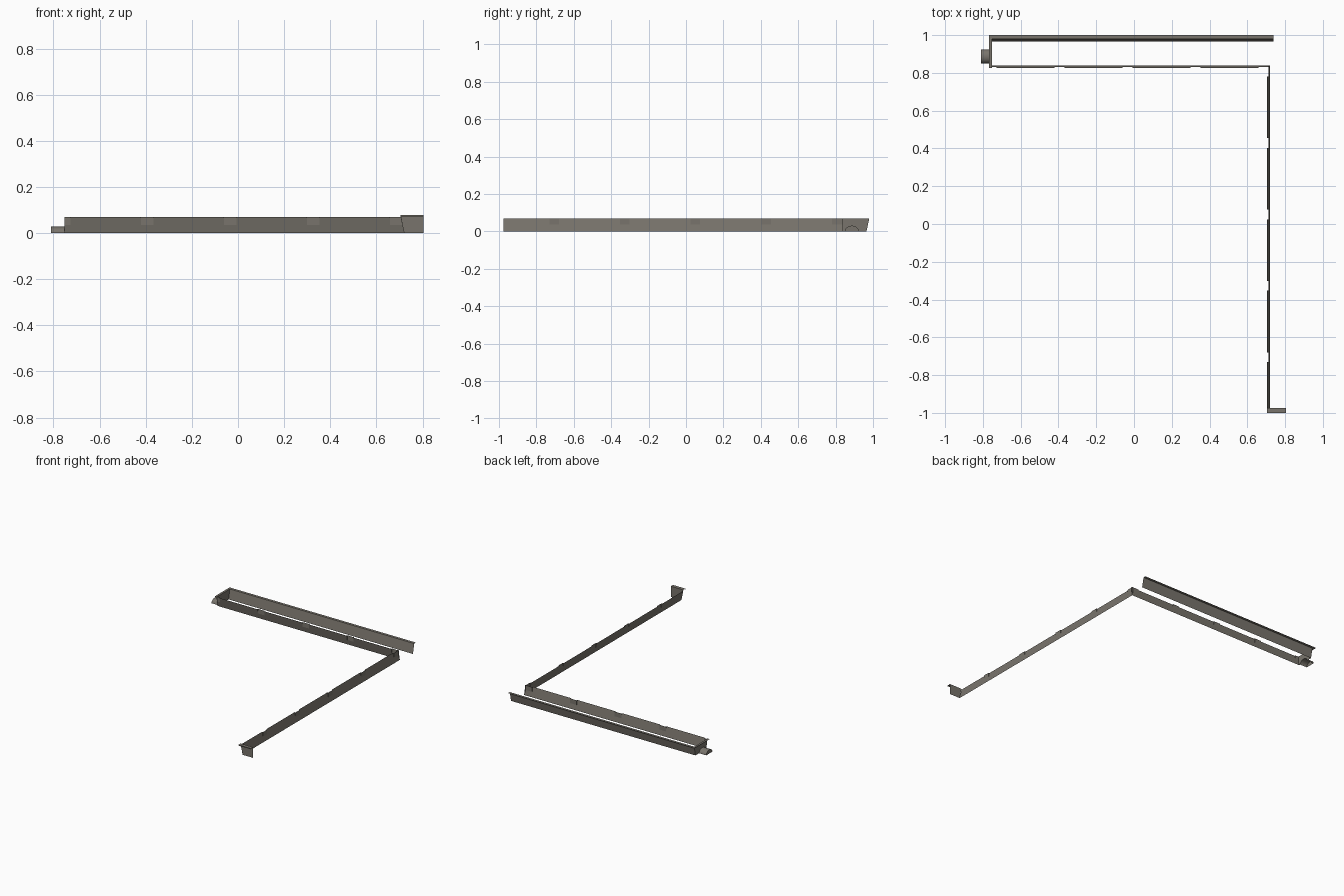
import bpy, bmesh, math
from mathutils import Vector

if "Cube" in bpy.data.objects:
    bpy.data.objects.remove(bpy.data.objects["Cube"])

metal = bpy.data.materials.new("weathered grey metal")
metal.diffuse_color = (0.19, 0.175, 0.15, 1)
metal.use_nodes = True
metal.node_tree.nodes["Principled BSDF"].inputs["Base Color"].default_value = metal.diffuse_color

H = 0.07       # channel height
FLARE = 0.015  # how far the sloped walls lean out
NOTCH_Z = 0.036


def make(name, faces, smooth=False):
    """Object from a list of faces, each a list of points."""
    bm = bmesh.new()
    for pts in faces:
        bm.faces.new([bm.verts.new(Vector(p)) for p in pts])
    bmesh.ops.remove_doubles(bm, verts=bm.verts, dist=1e-5)
    bmesh.ops.recalc_face_normals(bm, faces=bm.faces)
    me = bpy.data.meshes.new(name)
    bm.to_mesh(me)
    bm.free()
    me.materials.append(metal)
    ob = bpy.data.objects.new(name, me)
    bpy.context.collection.objects.link(ob)
    return ob


def notched_wall(name, start, end, solid, place):
    """Flared wall along t, with upright notches between the solid spans.
    place(t, lean, z) gives the point."""
    cuts = sorted({start, end, *[v for s in solid for v in s]})
    mid = FLARE * NOTCH_Z / H
    faces = []
    for a, b in zip(cuts, cuts[1:]):
        full = any(s[0] <= (a + b) / 2 <= s[1] for s in solid)
        top = FLARE if full else mid
        faces.append([place(a, 0, 0), place(b, 0, 0), place(b, mid, NOTCH_Z), place(a, mid, NOTCH_Z)])
        faces.append([place(a, mid, NOTCH_Z), place(b, mid, NOTCH_Z), place(b, top, H), place(a, top, H)])
        if full:  # triangular cheeks beside each notch
            for t in (a, b):
                if start < t < end:
                    faces.append([place(t, mid, NOTCH_Z), place(t, FLARE, H), place(t, mid, H)])
    return make(name, faces)


# inner walls of the two arms
notched_wall("back_arm_inner_wall", -0.752, 0.72,
             [(-0.727 + 0.36 * i, -0.42 + 0.36 * i) for i in range(4)],
             lambda t, lean, z: (t, 0.84 - lean, z))
notched_wall("right_arm_inner_wall", -0.975, 0.84,
             [(-0.975, -0.73)] + [(-0.68 + 0.378 * i, -0.353 + 0.378 * i) for i in range(4)],
             lambda t, lean, z: (0.72 - lean, t, z))

# outer wall with a flat rim
make("outer_wall", [
    [(-0.752, 0.965, 0), (0.738, 0.965, 0), (0.738, 0.98, H), (-0.752, 0.98, H)],
    [(-0.752, 0.98, H), (0.738, 0.98, H), (0.738, 1.0, H), (-0.768, 1.0, H)],
])

# left end cap with an arched opening and a flat rim
X = -0.752
arch = [(0.887 + 0.036 * math.cos(math.pi * i / 12), 0.028 * math.sin(math.pi * i / 12)) for i in range(13)]
make("left_end_cap", [
    [(X, 0.965, 0), (X, 0.98, H), (X, 0.825, H), (X, 0.84, 0)] + [(X, y, z) for y, z in reversed(arch)],
    [(X, 0.825, H), (X, 0.98, H), (-0.768, 1.0, H), (-0.768, 0.825, H)],
])

# arched outlet, closed at its far end
XO = -0.81
spout = [[(X, *p), (X, *q), (XO, *q), (XO, *p)] for p, q in zip(arch, arch[1:])]
spout.append([(XO, y, z) for y, z in arch])
ob = make("outlet_spout", spout)
bpy.context.view_layer.objects.active = ob
ob.select_set(True)
bpy.ops.object.shade_smooth_by_angle(angle=math.radians(40))

# front end cap and its rim
T = 0.078
make("front_end_cap", [
    [(0.72, -0.975, 0), (0.805, -0.975, 0), (0.805, -0.975, T), (0.704, -0.975, T)],
    [(0.704, -0.975, T), (0.805, -0.975, T), (0.805, -1.0, T), (0.704, -1.0, T)],
    [(0.704, -1.0, T), (0.805, -1.0, T), (0.805, -1.0, T - 0.006), (0.704, -1.0, T - 0.006)],
])
